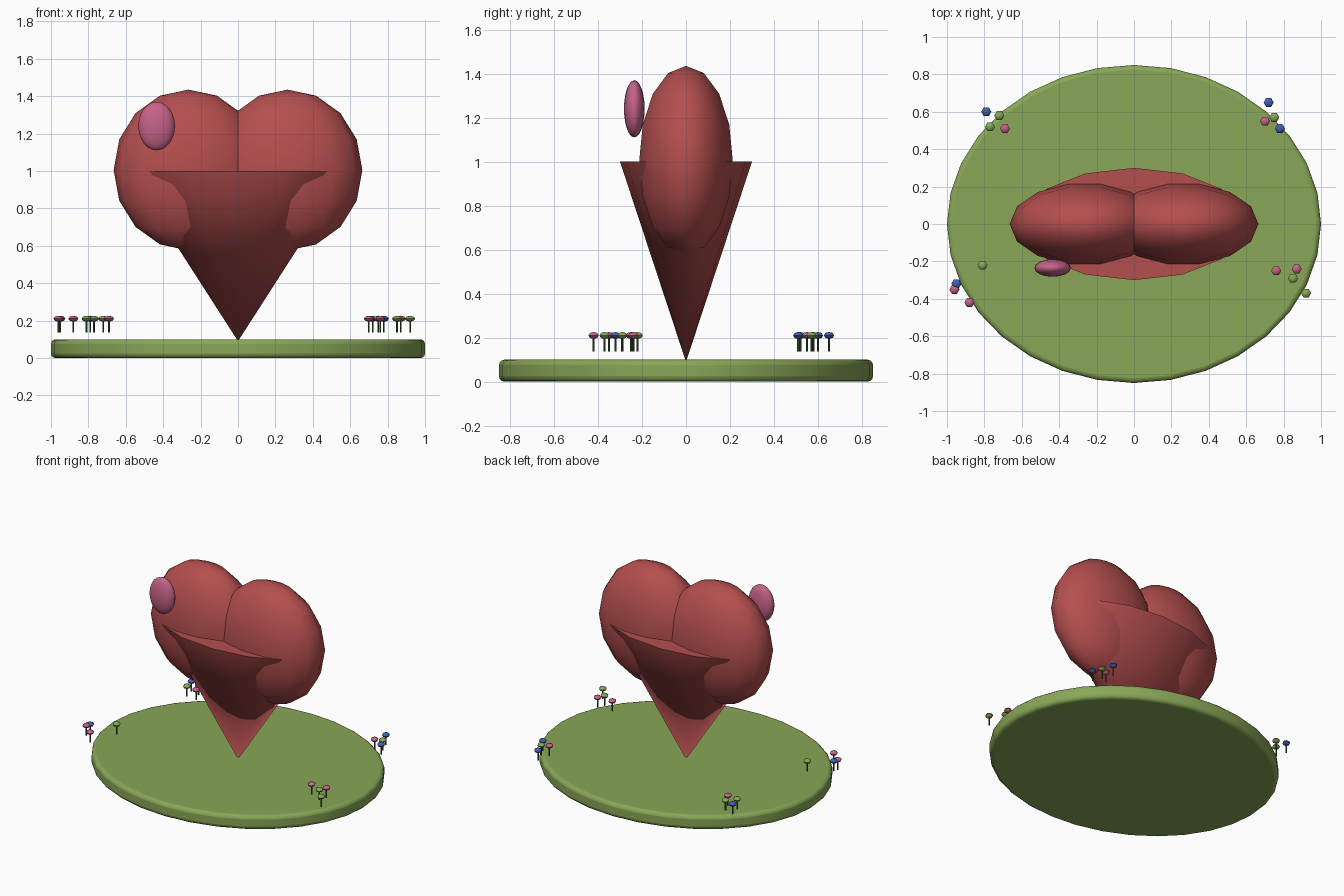
import bpy
from math import pi, radians

cube = bpy.data.objects.get("Cube")
if cube:
    bpy.data.objects.remove(cube, do_unlink=True)


def material(name, rgb):
    m = bpy.data.materials.new(name)
    m.use_nodes = True
    m.diffuse_color = (*rgb, 1)
    m.node_tree.nodes["Principled BSDF"].inputs["Base Color"].default_value = (*rgb, 1)
    return m


RED = material("heart red", (0.46, 0.077, 0.077))
GREEN = material("grass green", (0.25, 0.385, 0.095))
PINK = material("petal pink", (0.56, 0.125, 0.25))
BLUE = material("petal blue", (0.06, 0.11, 0.48))
STEM = material("stem green", (0.05, 0.1, 0.03))


def finish(name, mat, scale=(1, 1, 1), angle=40):
    """Name, scale, colour and smooth the active object."""
    ob = bpy.context.object
    ob.name = name
    ob.scale = scale
    bpy.ops.object.transform_apply(location=False, rotation=True, scale=False)
    bpy.ops.object.transform_apply(location=False, rotation=False, scale=True)
    ob.data.materials.append(mat)
    bpy.ops.object.shade_smooth_by_angle(angle=radians(angle))
    return ob


def ellipsoid(name, mat, loc, radii, segments, rings, angle=60):
    bpy.ops.mesh.primitive_uv_sphere_add(segments=segments, ring_count=rings, radius=1, location=loc)
    # turn the sphere so a vertex column faces front and back
    ob = bpy.context.object
    ob.rotation_euler.z = pi / 2
    bpy.ops.object.transform_apply(location=False, rotation=True, scale=False)
    return finish(name, mat, radii, angle)


# Oval ground plate with rounded rims
bpy.ops.mesh.primitive_cylinder_add(vertices=32, radius=1, depth=0.1, location=(0, 0, 0.05))
ground = finish("ground_plate", GREEN, (1, 0.85, 1))
bevel = ground.modifiers.new("rounded rim", "BEVEL")
bevel.width = 0.025
bevel.segments = 3
bevel.limit_method = "ANGLE"

# Heart: two lobes and an inverted flattened cone
for side, x in (("left", 0.265), ("right", -0.265)):
    ellipsoid(side + "_heart_lobe", RED, (x, 0, 1.005), (0.4, 0.218, 0.43), 14, 8)

bpy.ops.mesh.primitive_cone_add(vertices=14, radius1=0, radius2=1, depth=0.91, location=(0, 0, 0.545))
finish("heart_point", RED, (0.6, 0.3, 1), 50)

# Pink oval on the front of the right lobe
ellipsoid("pink_spot", PINK, (-0.435, -0.235, 1.24), (0.098, 0.047, 0.13), 16, 12)

# Flowers around the rim
flowers = {
    "pink": (PINK, [(0.7, 0.55), (-0.69, 0.51), (-0.96, -0.35), (-0.88, -0.42), (0.76, -0.25), (0.87, -0.24)]),
    "blue": (BLUE, [(0.72, 0.65), (0.78, 0.51), (-0.79, 0.6), (-0.95, -0.32)]),
    "green": (GREEN, [(0.75, 0.57), (-0.72, 0.58), (-0.77, 0.52), (-0.81, -0.22), (0.85, -0.29), (0.92, -0.37)]),
}
for colour, (mat, spots) in flowers.items():
    for x, y in spots:
        ellipsoid(colour + "_flower_head", mat, (x, y, 0.21), (0.027, 0.027, 0.016), 6, 4)
        bpy.ops.mesh.primitive_cylinder_add(vertices=6, radius=0.005, depth=0.065, location=(x, y, 0.17))
        finish("flower_stem", STEM)
